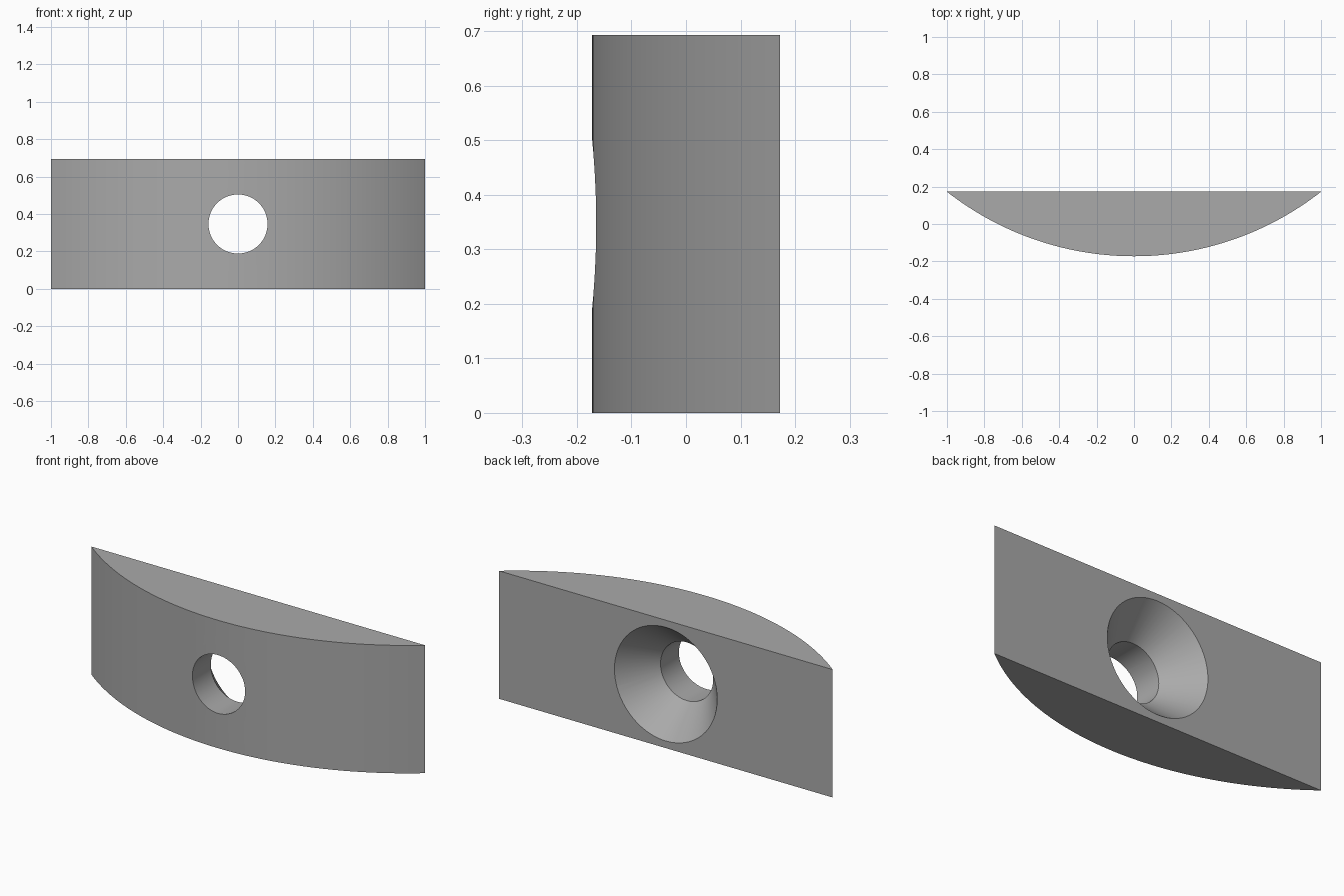
import bpy, bmesh, math
from mathutils import Vector

if "Cube" in bpy.data.objects:
    bpy.data.objects.remove(bpy.data.objects["Cube"])

HEIGHT, SAG = 0.693, 0.345
BACK = SAG / 2
RADIUS = (1 + SAG ** 2) / (2 * SAG)
HALF_ANGLE = math.asin(1 / RADIUS)
BORE, SINK, SINK_DEPTH = 0.158, 0.308, 0.18

grey = bpy.data.materials.new("plain grey")
grey.use_nodes = True
grey.diffuse_color = (0.4, 0.4, 0.4, 1)
grey.node_tree.nodes["Principled BSDF"].inputs["Base Color"].default_value = grey.diffuse_color


def make_object(name, bm):
    bmesh.ops.recalc_face_normals(bm, faces=bm.faces)
    mesh = bpy.data.meshes.new(name)
    bm.to_mesh(mesh)
    bm.free()
    mesh.materials.append(grey)
    obj = bpy.data.objects.new(name, mesh)
    bpy.context.collection.objects.link(obj)
    return obj


# Block: circular segment extruded upwards, flat side at the back
bm = bmesh.new()
steps = 64
outline = []
for i in range(steps + 1):
    a = HALF_ANGLE * (2 * i / steps - 1)
    outline.append(bm.verts.new((RADIUS * math.sin(a), RADIUS * (1 - math.cos(a)) - BACK, 0)))
base = bm.faces.new(outline)
top = bmesh.ops.extrude_face_region(bm, geom=[base])["geom"]
bmesh.ops.translate(bm, vec=(0, 0, HEIGHT), verts=[v for v in top if isinstance(v, bmesh.types.BMVert)])
block = make_object("curved_block", bm)

# Cutter: bore with a conical countersink, revolved about the y axis
bm = bmesh.new()
mid = BACK - SINK_DEPTH
flare = 0.05
wide = SINK + flare * (SINK - BORE) / SINK_DEPTH
sides = 64
rings = []
for y, r in ((-0.5, BORE), (mid, BORE), (BACK + flare, wide)):
    rings.append([bm.verts.new((r * math.cos(math.tau * i / sides), y,
                                HEIGHT / 2 + r * math.sin(math.tau * i / sides)))
                  for i in range(sides)])
for lower, upper in zip(rings, rings[1:]):
    for i in range(sides):
        j = (i + 1) % sides
        bm.faces.new((lower[i], lower[j], upper[j], upper[i]))
bm.faces.new(rings[0])
bm.faces.new(rings[-1])
cutter = make_object("hole_cutter", bm)
cutter.hide_render = True

# Cut the hole and discard the cutter
cut = block.modifiers.new("countersunk hole", "BOOLEAN")
cut.operation = "DIFFERENCE"
cut.solver = "EXACT"
cut.object = cutter
bpy.ops.object.select_all(action="DESELECT")
block.select_set(True)
bpy.context.view_layer.objects.active = block
bpy.ops.object.modifier_apply(modifier=cut.name)
bpy.data.objects.remove(cutter)

bpy.ops.object.shade_smooth_by_angle(angle=math.radians(25))
